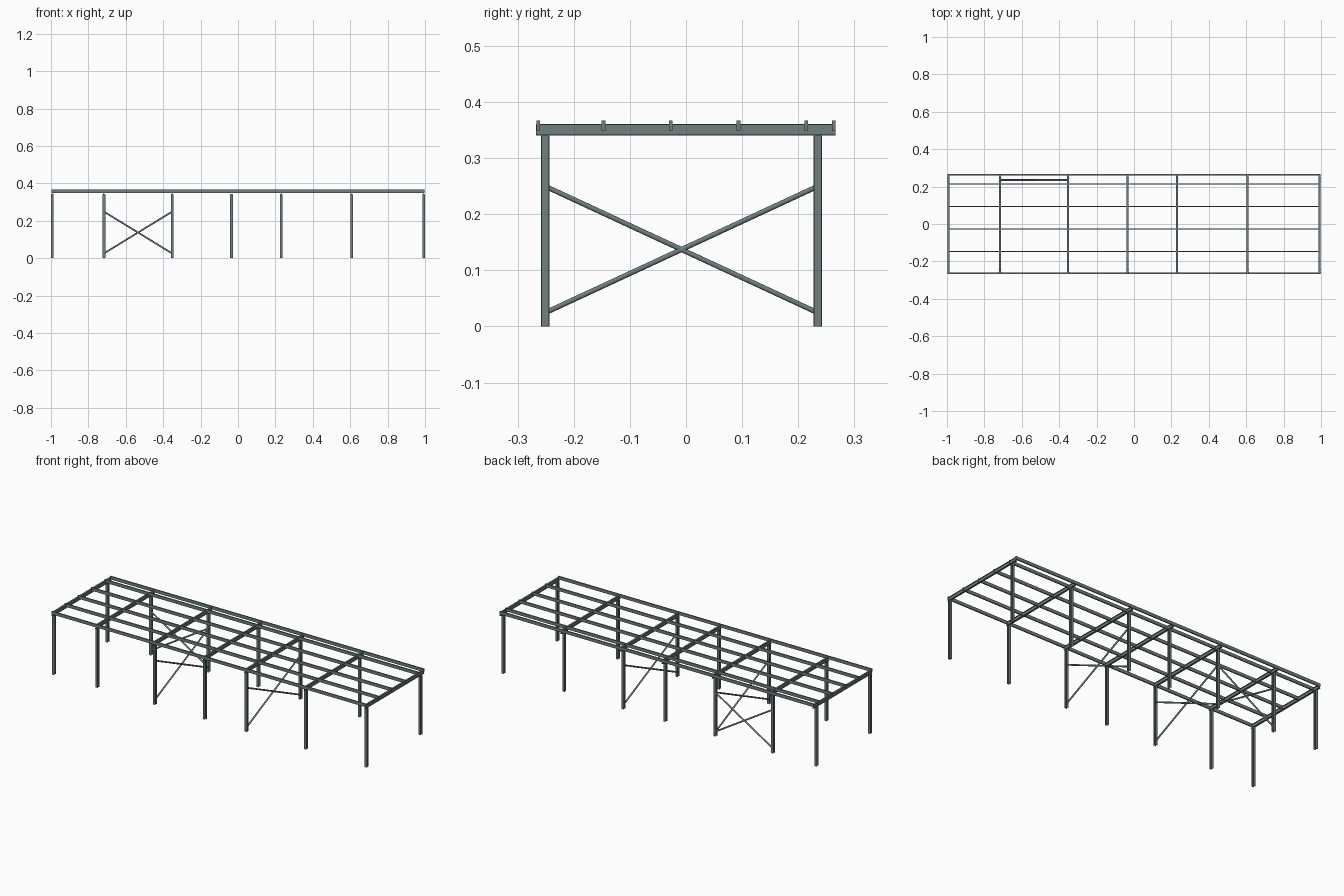
import bpy
import math
from mathutils import Vector, Matrix

if "Cube" in bpy.data.objects:
    bpy.data.objects.remove(bpy.data.objects["Cube"])

steel = bpy.data.materials.new("grey green steel")
steel.diffuse_color = (0.165, 0.21, 0.212, 1)
steel.use_nodes = True
steel.node_tree.nodes["Principled BSDF"].inputs["Base Color"].default_value = steel.diffuse_color

FRAMES = [-0.9925, -0.717, -0.352, -0.035, 0.231, 0.608, 0.9925]
COL_Y = (-0.251, 0.235)
COL_W = 0.0148
EAVE = 0.34
TOP = 0.361


def make(name, verts, faces):
    me = bpy.data.meshes.new(name)
    me.from_pydata(verts, [], faces)
    me.materials.append(steel)
    ob = bpy.data.objects.new(name, me)
    bpy.context.collection.objects.link(ob)
    return ob


def extrude(name, profile, a, b, side):
    """Sweep a 2D profile from a to b; profile x runs along side."""
    a, b, u = Vector(a), Vector(b), Vector(side).normalized()
    v = (b - a).normalized().cross(u)
    n = len(profile)
    verts = [p + u * s + v * t for p in (a, b) for s, t in profile]
    faces = [(i, (i + 1) % n, n + (i + 1) % n, n + i) for i in range(n)]
    faces += [tuple(reversed(range(n))), tuple(range(n, 2 * n))]
    return make(name, verts, faces)


def i_section(w, h, flange, web):
    w, h, t = w / 2, h / 2, web / 2
    k = h - flange
    return [(-w, -h), (w, -h), (w, -k), (t, -k), (t, k), (w, k),
            (w, h), (-w, h), (-w, k), (-t, k), (-t, -k), (-w, -k)]


def rect(w, h):
    return [(-w / 2, -h / 2), (w / 2, -h / 2), (w / 2, h / 2), (-w / 2, h / 2)]


def rod(r, n=12):
    return [(r * math.cos(math.tau * i / n), r * math.sin(math.tau * i / n))
            for i in range(n)]


# columns and cross rafters of each portal frame
column = i_section(COL_W, COL_W, 0.002, 0.0016)
rafter = i_section(0.0105, TOP - EAVE, 0.002, 0.0016)
for i, x in enumerate(FRAMES):
    for label, y in zip(("front", "back"), COL_Y):
        extrude(f"{label}_column_{i + 1}", column, (x, y, 0), (x, y, EAVE), (1, 0, 0))
    z = (TOP + EAVE) / 2
    extrude(f"rafter_{i + 1}", rafter, (x, -0.267, z), (x, 0.266, z), (1, 0, 0))

# lengthwise purlins, seated into the rafter tops
for i, y in enumerate((-0.2635, -0.147, -0.027, 0.0935, 0.214, 0.2635)):
    extrude(f"purlin_{i + 1}", rect(0.0065, 0.018),
            (-0.996, y, 0.358), (0.996, y, 0.358), (0, 1, 0))

# diagonal cross bracing
LOW, HIGH = 0.027, 0.247


def cross_brace(name, p, q):
    p, q = Vector(p), Vector(q)
    side = Vector((0, 0, 1)).cross(q - p)
    for label, z0, z1 in (("rising", LOW, HIGH), ("falling", HIGH, LOW)):
        extrude(f"{name}_{label}", rod(0.0045),
                p + Vector((0, 0, z0)), q + Vector((0, 0, z1)), side)


for i in (2, 4):
    cross_brace(f"frame_brace_{i + 1}", (FRAMES[i], COL_Y[0] + 0.006, 0),
                (FRAMES[i], COL_Y[1] - 0.006, 0))
cross_brace("back_wall_brace", (FRAMES[1] + 0.003, COL_Y[1], 0),
            (FRAMES[2] - 0.003, COL_Y[1], 0))
